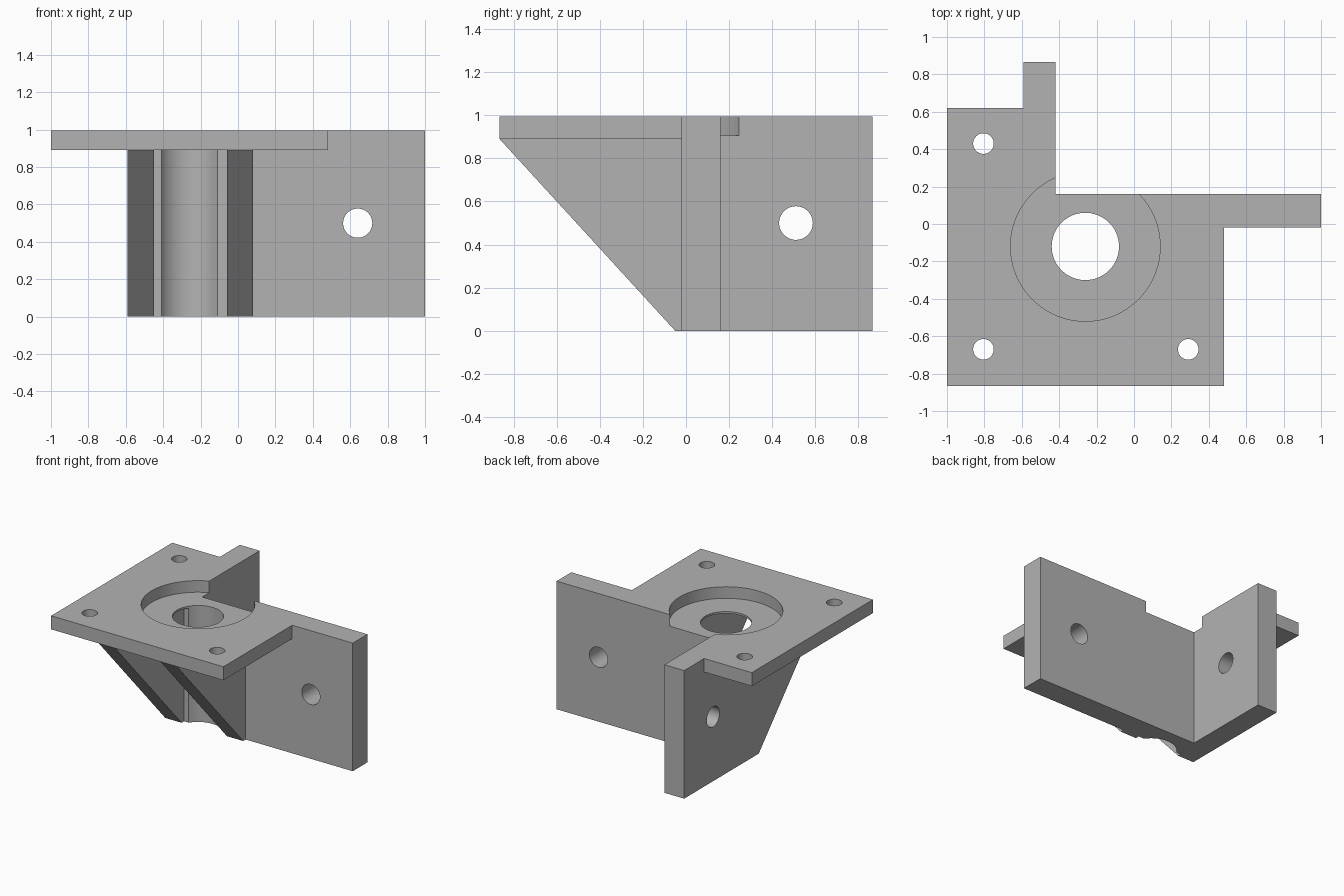
import bpy, bmesh, math
from mathutils import Matrix, Vector

cube = bpy.data.objects.get("Cube")
if cube:
    bpy.data.objects.remove(cube, do_unlink=True)

TOP, PLATE_Z = 0.995, 0.89
BORE = (-0.26, -0.12)

grey = bpy.data.materials.new("plain grey")
grey.use_nodes = True
grey.diffuse_color = (0.45, 0.45, 0.45, 1)
grey.node_tree.nodes["Principled BSDF"].inputs["Base Color"].default_value = (0.45, 0.45, 0.45, 1)


def add_object(name, bm):
    bmesh.ops.recalc_face_normals(bm, faces=bm.faces)
    mesh = bpy.data.meshes.new(name)
    bm.to_mesh(mesh)
    bm.free()
    mesh.materials.append(grey)
    obj = bpy.data.objects.new(name, mesh)
    bpy.context.scene.collection.objects.link(obj)
    return obj


def prism(name, points, extrude):
    """Extrude a flat outline of 3D points along a vector."""
    bm = bmesh.new()
    face = bm.faces.new([bm.verts.new(p) for p in points])
    ext = bmesh.ops.extrude_face_region(bm, geom=[face])
    verts = [g for g in ext["geom"] if isinstance(g, bmesh.types.BMVert)]
    bmesh.ops.translate(bm, verts=verts, vec=Vector(extrude))
    return add_object(name, bm)


def drill(name, center, radius, depth, axis="Z", sides=64):
    """Cylindrical cutter centred on a point."""
    turn = {"X": Matrix.Rotation(math.pi / 2, 4, "Y"),
            "Y": Matrix.Rotation(math.pi / 2, 4, "X"),
            "Z": Matrix.Identity(4)}[axis]
    bm = bmesh.new()
    bmesh.ops.create_cone(bm, cap_ends=True, segments=sides, radius1=radius, radius2=radius,
                          depth=depth, matrix=Matrix.Translation(center) @ turn)
    return add_object(name, bm)


def combine(target, other, operation):
    mod = target.modifiers.new(other.name, "BOOLEAN")
    mod.operation, mod.solver, mod.object = operation, "EXACT", other
    bpy.context.view_layer.objects.active = target
    bpy.ops.object.modifier_apply(modifier=mod.name)
    bpy.data.objects.remove(other, do_unlink=True)


# Two upright walls meeting at a corner
walls = [(-0.59, -0.02), (1, -0.02), (1, 0.16), (-0.42, 0.16), (-0.42, 0.865), (-0.59, 0.865)]
bracket = prism("mounting_bracket", [(x, y, 0) for x, y in walls], (0, 0, TOP))

# Horizontal plate, its inner edges buried in the walls
plate = [(-1, -0.865), (0.48, -0.865), (0.48, 0.05), (-0.5, 0.05), (-0.5, 0.62), (-1, 0.62)]
combine(bracket, prism("top_plate", [(x, y, PLATE_Z) for x, y in plate],
                       (0, 0, TOP - PLATE_Z)), "UNION")

# Sloping gussets under the plate
gusset = [(-0.865, PLATE_Z), (-0.05, 0), (0.05, 0), (0.05, 0.95), (-0.8, 0.95)]
for name, x in (("right_gusset", -0.59), ("left_gusset", -0.06)):
    combine(bracket, prism(name, [(x, y, z) for y, z in gusset], (0.14, 0, 0)), "UNION")

# Counterbore, centre bore and screw holes
cutters = [
    drill("counterbore", (*BORE, 0.905 + 0.1), 0.4, 0.2, sides=96),
    drill("centre_bore", (*BORE, 0.5), 0.18, 1.4),
    drill("back_wall_hole", (0.64, 0.07, 0.5), 0.078, 0.5, "Y"),
    drill("side_wall_hole", (-0.505, 0.51, 0.5), 0.078, 0.5, "X"),
]
for x, y in ((-0.805, 0.43), (-0.805, -0.67), (0.29, -0.67)):
    cutters.append(drill("plate_hole", (x, y, 0.95), 0.055, 0.4))
for cutter in cutters:
    combine(bracket, cutter, "DIFFERENCE")

# Merge flat faces and smooth only the round walls
bm = bmesh.new()
bm.from_mesh(bracket.data)
bmesh.ops.remove_doubles(bm, verts=bm.verts, dist=0.0001)
bmesh.ops.dissolve_limit(bm, angle_limit=math.radians(0.5), verts=bm.verts, edges=bm.edges)
bm.to_mesh(bracket.data)
bm.free()
bpy.ops.object.select_all(action="DESELECT")
bracket.select_set(True)
bpy.context.view_layer.objects.active = bracket
bpy.ops.object.shade_smooth_by_angle(angle=math.radians(30))
